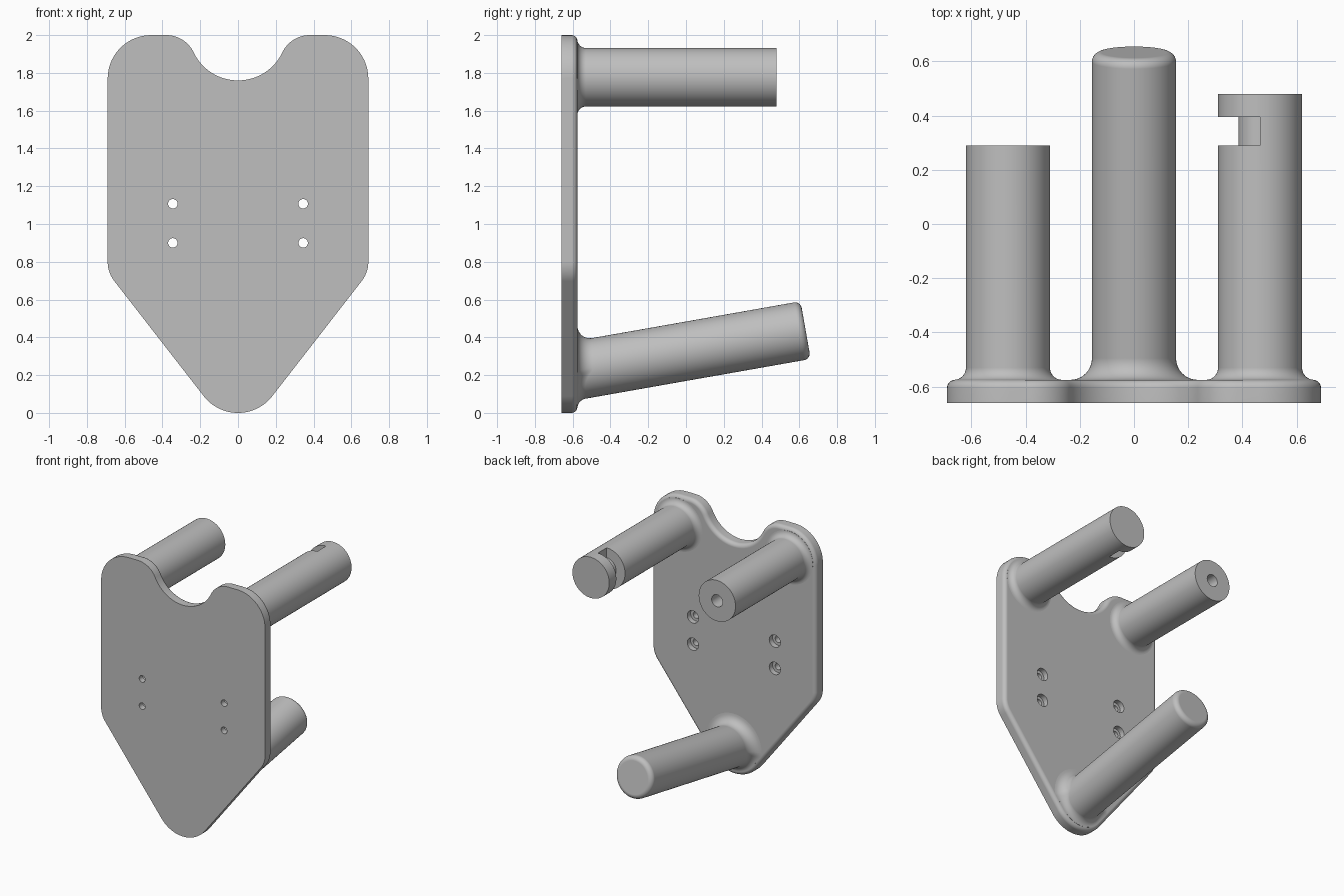
import bpy, bmesh, math
from mathutils import Vector, Matrix

cube = bpy.data.objects.get("Cube")
if cube:
    bpy.data.objects.remove(cube, do_unlink=True)

grey = bpy.data.materials.new("plain_grey")
grey.use_nodes = True
colour = (0.52, 0.52, 0.52, 1)
grey.diffuse_color = colour
grey.node_tree.nodes["Principled BSDF"].inputs["Base Color"].default_value = colour

FRONT, BACK = -0.66, -0.575   # plate faces
R = 0.155                     # peg radius
PEG_X, PEG_Z = 0.465, 1.777
SIDES = 64


def make_object(name, bm):
    bmesh.ops.recalc_face_normals(bm, faces=bm.faces)
    mesh = bpy.data.meshes.new(name)
    bm.to_mesh(mesh)
    bm.free()
    mesh.materials.append(grey)
    ob = bpy.data.objects.new(name, mesh)
    bpy.context.collection.objects.link(ob)
    return ob


def activate(ob):
    bpy.ops.object.select_all(action='DESELECT')
    ob.select_set(True)
    bpy.context.view_layer.objects.active = ob


def cut(ob, cutter):
    mod = ob.modifiers.new("cut", 'BOOLEAN')
    mod.operation, mod.solver, mod.object = 'DIFFERENCE', 'EXACT', cutter
    activate(ob)
    bpy.ops.object.modifier_apply(modifier=mod.name)
    bpy.data.objects.remove(cutter, do_unlink=True)


def smooth(ob):
    activate(ob)
    bpy.ops.object.shade_smooth_by_angle(angle=math.radians(35))
    ob.modifiers.new("even_normals", 'WEIGHTED_NORMAL').keep_sharp = True


def rods(name, spots, radius, y0, y1, sides=32):
    """Cylinders along y at each (x, z) spot."""
    bm = bmesh.new()
    for x, z in spots:
        bmesh.ops.create_cone(bm, cap_ends=True, segments=sides, radius1=radius,
                              radius2=radius, depth=y1 - y0,
                              matrix=Matrix.Translation((x, (y0 + y1) / 2, z))
                              @ Matrix.Rotation(math.pi / 2, 4, 'X'))
    return make_object(name, bm)


def arc(cx, cz, r, start, end, n=14):
    angles = [math.radians(start + (end - start) * i / n) for i in range(n + 1)]
    return [(cx + r * math.cos(a), cz + r * math.sin(a)) for a in angles]


# Back plate: mirrored outline, rounded on the rear edge
half = (arc(0, 0.23, 0.23, -90, -37.9) + arc(0.524, 0.8, 0.166, -37.9, 0)
        + arc(0.46, 1.77, 0.23, 0, 90) + arc(0.38, 1.839, 0.161, 90, 154.6)
        + arc(0, 2.02, 0.26, -25.4, -90)[1:])
outline = half + [(-x, z) for x, z in reversed(half[1:-1])]
bm = bmesh.new()
face = bm.faces.new([bm.verts.new((x, FRONT, z)) for x, z in outline])
rear = bmesh.ops.extrude_face_region(bm, geom=[face], use_keep_orig=True)["geom"]
rear_verts = [g for g in rear if isinstance(g, bmesh.types.BMVert)]
bmesh.ops.translate(bm, verts=rear_verts, vec=(0, BACK - FRONT, 0))
rim = [e for e in bm.edges if all(abs(v.co.y - BACK) < 1e-5 for v in e.verts)]
bmesh.ops.recalc_face_normals(bm, faces=bm.faces)
bmesh.ops.bevel(bm, geom=rim, offset=0.03, segments=5, profile=0.5, affect='EDGES')
plate = make_object("back_plate", bm)

# Screw holes with counterbores at the rear
screws = [(sx * 0.345, z) for sx in (-1, 1) for z in (0.9, 1.107)]
cut(plate, rods("hole_cutter", screws, 0.025, FRONT - 0.1, BACK + 0.1))
cut(plate, rods("bore_cutter", screws, 0.047, BACK - 0.04, BACK + 0.1))
smooth(plate)


def peg(name, x, z, length, flare, tilt=0.0, rounding=0.0):
    """Round peg from the plate with a flared foot; flare(angle) is its width."""
    axis = Vector((0, math.cos(tilt), math.sin(tilt)))
    up = Vector((0, -math.sin(tilt), math.cos(tilt)))
    base = Vector((x, BACK, z))
    angles = [2 * math.pi * i / SIDES for i in range(SIDES)]

    def foot(a, t, sink=0.0):
        f = flare(a)
        r, dy = R + f * (1 - math.sin(t)), f * (1 - math.cos(t)) - sink
        return base + Vector((r * math.cos(a), dy,
                              dy * math.tan(tilt) + r * math.sin(a) / math.cos(tilt)))

    def tip(a, t):
        r = R - rounding * (1 - math.cos(t))
        s = length - rounding * (1 - math.sin(t))
        return base + axis * s + Vector((r * math.cos(a), 0, 0)) + up * (r * math.sin(a))

    steps = [math.pi / 2 * i / 8 for i in range(9)]
    rings = [[foot(a, 0, 0.01) for a in angles]]
    rings += [[foot(a, t) for a in angles] for t in steps]
    rings += [[tip(a, t) for a in angles] for t in (steps if rounding else steps[:1])]
    bm = bmesh.new()
    loops = [[bm.verts.new(p) for p in ring] for ring in rings]
    for low, high in zip(loops, loops[1:]):
        for i in range(SIDES):
            j = (i + 1) % SIDES
            bm.faces.new((low[i], low[j], high[j], high[i]))
    bm.faces.new(loops[0])
    bm.faces.new(loops[-1])
    return make_object(name, bm)


def even_flare(a):
    return 0.045


def lower_flare(a):
    # Narrower where the plate tip leaves less room
    from_down = abs((a + math.pi / 2 + math.pi) % (2 * math.pi) - math.pi)
    spare = min(max(0, from_down - math.radians(52)), math.radians(60))
    return min(0.08, 0.2 / math.cos(spare) - 0.158)


# Upper right peg with a hole in its end
right_peg = peg("upper_right_peg", -PEG_X, PEG_Z, 0.29 - BACK, even_flare)
cut(right_peg, rods("end_hole_cutter", [(-PEG_X, PEG_Z)], 0.046, 0.0, 0.4))
smooth(right_peg)

# Upper left peg with a half-round slot around a thin core
left_peg = peg("upper_left_peg", PEG_X, PEG_Z, 0.48 - BACK, even_flare)
bm = bmesh.new()
bmesh.ops.create_cube(bm, size=1, matrix=Matrix.Translation((PEG_X - 0.15, 0.3425, PEG_Z))
                      @ Matrix.Diagonal((0.3, 0.105, 0.5, 1)))
cut(left_peg, make_object("slot_cutter", bm))
smooth(left_peg)
smooth(rods("slot_core", [(PEG_X, PEG_Z)], 0.08, 0.28, 0.405, 48))

# Lower peg, tilted upward with a rounded end
smooth(peg("lower_peg", 0, 0.225, 1.227, lower_flare, math.radians(10), 0.035))
